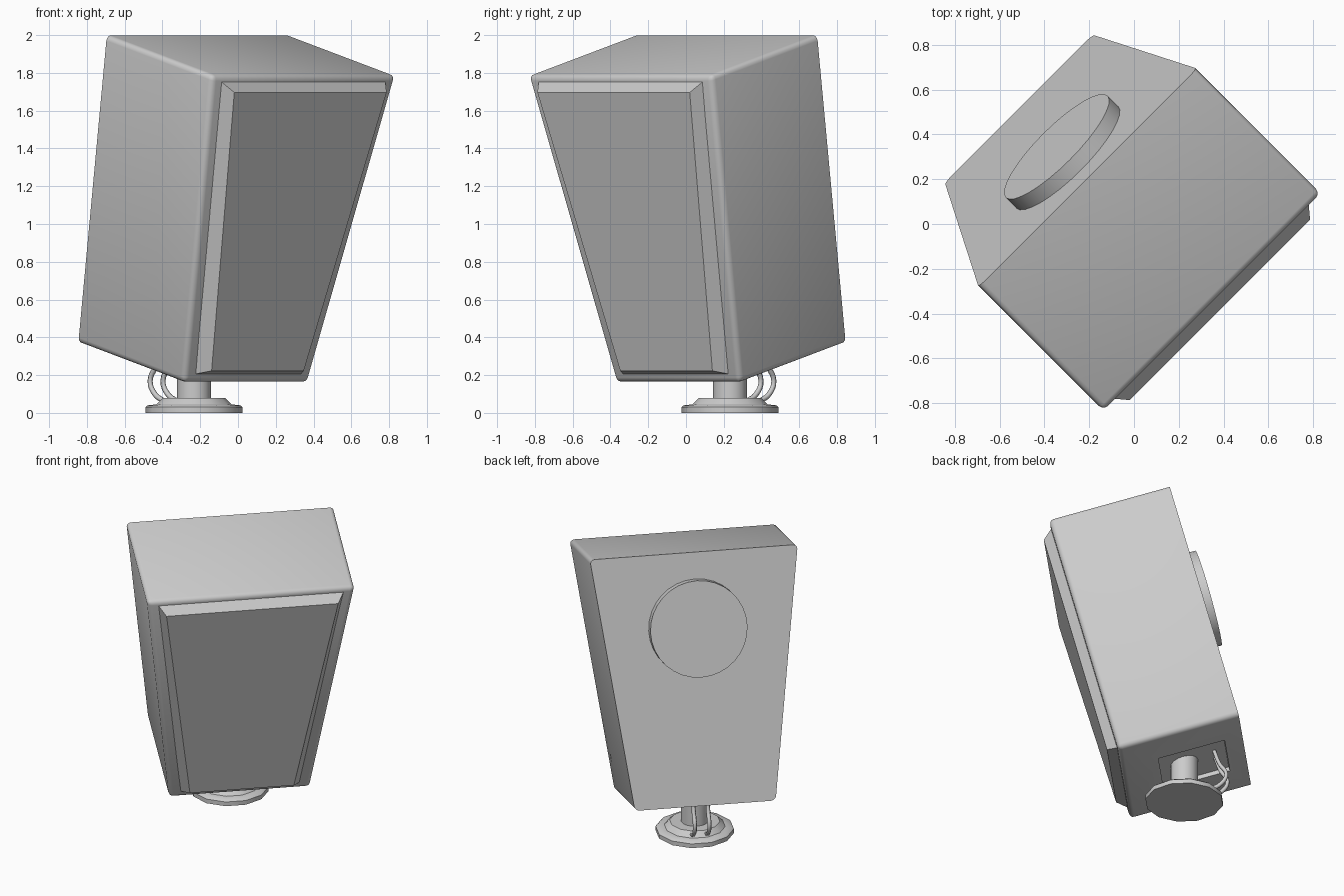
import bpy, bmesh, math
from mathutils import Matrix, Vector

if "Cube" in bpy.data.objects:
    bpy.data.objects.remove(bpy.data.objects["Cube"])

CX, CY = -0.233, 0.233                      # stand axis
# cabinet frame: leans forward 15 degrees, turned 45 degrees; local -y is the baffle
FRAME = (Matrix.Translation((-0.235, 0.235, 0.264))
         @ Matrix.Rotation(math.radians(45), 4, 'Z')
         @ Matrix.Rotation(math.radians(15), 4, 'X'))
H, D = 1.686, 0.41                          # cabinet height, half depth


def finish(name, bm, matrix=None, angle=35):
    bmesh.ops.recalc_face_normals(bm, faces=bm.faces)
    me = bpy.data.meshes.new(name)
    bm.to_mesh(me)
    bm.free()
    ob = bpy.data.objects.new(name, me)
    bpy.context.collection.objects.link(ob)
    if matrix:
        ob.matrix_world = matrix
    bpy.ops.object.select_all(action='DESELECT')
    ob.select_set(True)
    bpy.context.view_layer.objects.active = ob
    bpy.ops.object.shade_smooth_by_angle(angle=math.radians(angle))
    return ob


def trapezoid(bm, y, z0, w0, z1, w1):
    return [bm.verts.new(p) for p in
            ((-w0, y, z0), (w0, y, z0), (w1, y, z1), (-w1, y, z1))]


def loft(front, back):
    bm = bmesh.new()
    a, b = trapezoid(bm, *front), trapezoid(bm, *back)
    bm.faces.new(a)
    bm.faces.new(b)
    for i in range(4):
        j = (i + 1) % 4
        bm.faces.new((a[i], a[j], b[j], b[i]))
    return bm


def lathe(name, profile, sides):
    bm = bmesh.new()
    rings = []
    for r, z in profile:
        rings.append([bm.verts.new((CX + r * math.cos(2 * math.pi * k / sides),
                                    CY + r * math.sin(2 * math.pi * k / sides), z))
                      for k in range(sides)])
    for a, b in zip(rings, rings[1:]):
        for k in range(sides):
            m = (k + 1) % sides
            bm.faces.new((a[k], a[m], b[m], b[k]))
    bm.faces.new(rings[0])
    bm.faces.new(rings[-1])
    return finish(name, bm)


# tapered cabinet, rounded everywhere except around the flat back
bm = loft((-D, 0, 0.467, H, 0.69), (D, 0, 0.467, H, 0.69))
edges = [e for e in bm.edges if min(v.co.y for v in e.verts) < 0]
bmesh.ops.bevel(bm, geom=edges, offset=0.03, segments=3, profile=0.5, affect='EDGES')
cabinet = finish("cabinet", bm, FRAME)

# socket recess in the underside
bm = bmesh.new()
bmesh.ops.create_cube(bm, size=1, matrix=Matrix.Translation((0, 0.065, 0))
                      @ Matrix.Diagonal((0.40, 0.45, 0.06, 1)))
cutter = finish("recess_cutter", bm, FRAME)
cutter.hide_render = True
mod = cabinet.modifiers.new("recess", 'BOOLEAN')
mod.operation, mod.solver, mod.object = 'DIFFERENCE', 'EXACT', cutter
bpy.context.view_layer.update()
bpy.context.view_layer.objects.active = cabinet
bpy.ops.object.modifier_apply(modifier=mod.name)
bpy.data.objects.remove(cutter)

# raised front grille with sloping rim
finish("front_grille", loft((-D - 0.064, 0.084, 0.345, H - 0.076, 0.57),
                            (-D + 0.01, 0.045, 0.40, H - 0.03, 0.62)), FRAME)

# round disc on the back
bm = bmesh.new()
bmesh.ops.create_cone(bm, cap_ends=True, segments=32, radius1=0.322, radius2=0.322, depth=0.10,
                      matrix=Matrix.Translation((0, D + 0.02, H - 0.50))
                      @ Matrix.Rotation(math.pi / 2, 4, 'X'))
finish("back_disc", bm, FRAME)

# stand foot and post
lathe("stand_foot", [(0.257, 0), (0.257, 0.03), (0.245, 0.04), (0.20, 0.045), (0.165, 0.08)], 12)
lathe("stand_post", [(0.09, 0.07), (0.09, 0.32)], 16)

# two cables looping from the foot into the recess
for i, w in enumerate((-0.048, 0.048)):
    cu = bpy.data.curves.new("cable", 'CURVE')
    cu.dimensions = '3D'
    cu.bevel_depth, cu.bevel_resolution, cu.resolution_u = 0.014, 1, 4
    cu.use_fill_caps = True
    sp = cu.splines.new('BEZIER')
    path = ((-0.50, 0.06), (-0.575, 0.10), (-0.61, 0.17), (-0.565, 0.25), (-0.53, 0.35))
    sp.bezier_points.add(len(path) - 1)
    s = math.sqrt(0.5)
    for bp, (u, z) in zip(sp.bezier_points, path):
        bp.co = Vector(((u + w) * s, (w - u) * s, z))
        bp.handle_left_type = bp.handle_right_type = 'AUTO'
    bpy.context.collection.objects.link(bpy.data.objects.new(f"cable_{i + 1}", cu))
